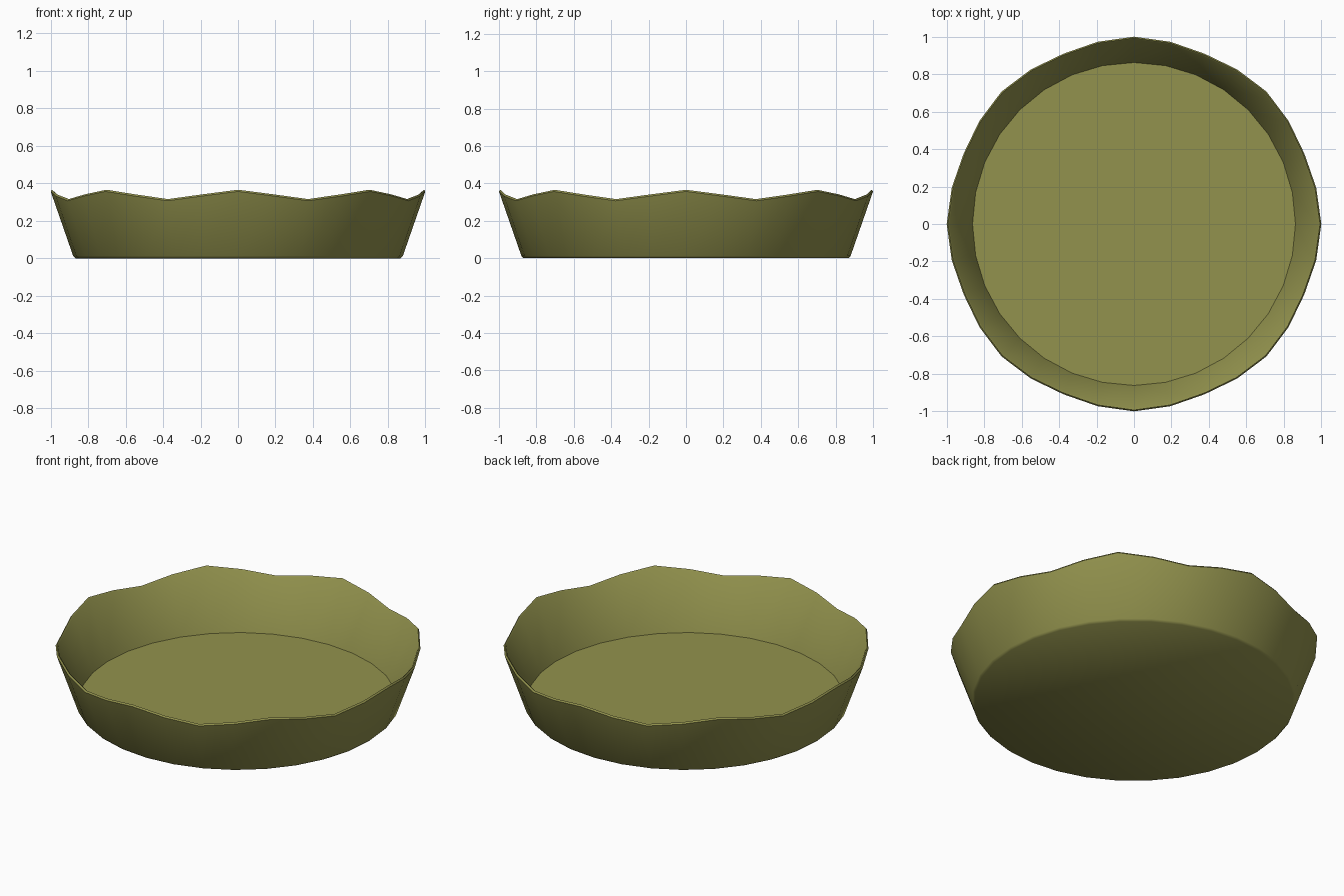
import bpy, bmesh
from math import sin, cos, tau

if "Cube" in bpy.data.objects:
    bpy.data.objects.remove(bpy.data.objects["Cube"])

SIDES = 32
WAVES = 8


def wave(a):
    return cos(WAVES * a)


bm = bmesh.new()


def ring(radius, z, wavy=False):
    """Loop of vertices; a wavy loop follows the slope of the wall."""
    verts = []
    for i in range(SIDES):
        a = tau * i / SIDES
        w = wave(a) - 1 if wavy else 0
        r = radius + 0.008 * w
        verts.append(bm.verts.new((r * cos(a), r * sin(a), z + 0.025 * w)))
    return verts


# Section from outer base, over the scalloped rim, down to the inner floor
loops = [
    ring(0.868, 0.0),
    ring(0.88, 0.012),
    ring(1.0, 0.357, True),
    ring(0.993, 0.366, True),
    ring(0.985, 0.359, True),
    ring(0.862, 0.018),
]
for lo, hi in zip(loops, loops[1:]):
    for i in range(SIDES):
        j = (i + 1) % SIDES
        bm.faces.new((lo[i], lo[j], hi[j], hi[i]))

# Underside and floor
bm.faces.new(loops[0][::-1])
bm.faces.new(loops[-1])
bmesh.ops.recalc_face_normals(bm, faces=bm.faces)

mesh = bpy.data.meshes.new("scalloped_dish")
bm.to_mesh(mesh)
bm.free()
dish = bpy.data.objects.new("scalloped_dish", mesh)
bpy.context.collection.objects.link(dish)

# Olive glaze
mat = bpy.data.materials.new("olive")
mat.diffuse_color = (0.29, 0.29, 0.075, 1)
mat.use_nodes = True
mat.node_tree.nodes["Principled BSDF"].inputs["Base Color"].default_value = mat.diffuse_color
mesh.materials.append(mat)

bpy.context.view_layer.objects.active = dish
dish.select_set(True)
bpy.ops.object.shade_smooth_by_angle(angle=0.9)
